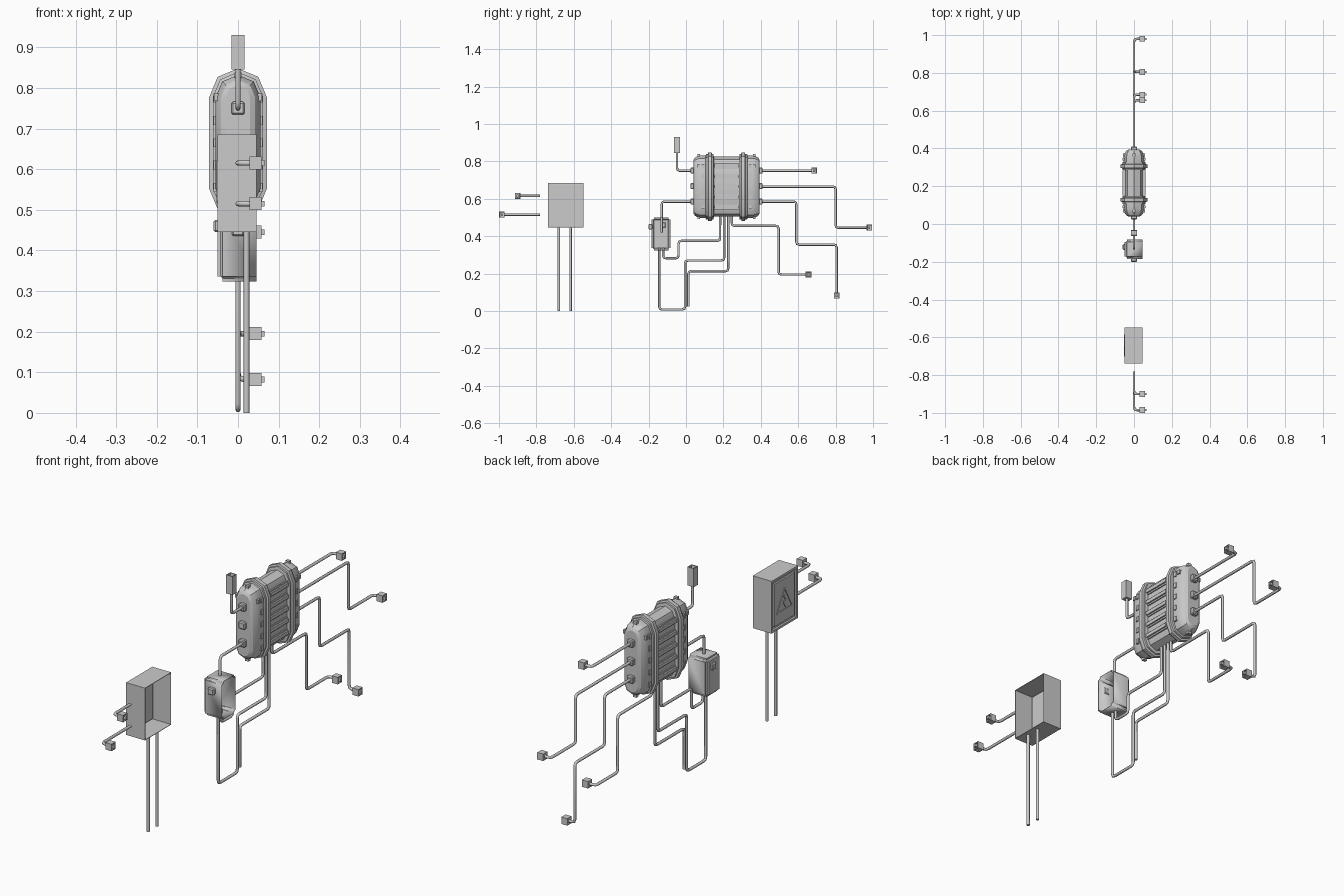
import bpy, bmesh, math
from mathutils import Vector

cube = bpy.data.objects.get("Cube")
if cube:
    bpy.data.objects.remove(cube)

grey = bpy.data.materials.new("plain grey")
grey.use_nodes = True
grey.diffuse_color = (0.6, 0.6, 0.6, 1)
grey.node_tree.nodes["Principled BSDF"].inputs["Base Color"].default_value = (0.6, 0.6, 0.6, 1)


def finish(name, bm, smooth=None):
    mesh = bpy.data.meshes.new(name)
    bm.to_mesh(mesh)
    bm.free()
    mesh.materials.append(grey)
    obj = bpy.data.objects.new(name, mesh)
    bpy.context.collection.objects.link(obj)
    if smooth:
        select(obj)
        bpy.ops.object.shade_smooth_by_angle(angle=math.radians(smooth))
    return obj


def select(obj):
    bpy.ops.object.select_all(action='DESELECT')
    obj.select_set(True)
    bpy.context.view_layer.objects.active = obj


def add_box(bm, centre, size):
    verts = bmesh.ops.create_cube(bm, size=1)["verts"]
    for v in verts:
        v.co = Vector(centre) + Vector(a * b for a, b in zip(v.co, size))
    return list({f for v in verts for f in v.link_faces})


def sink(bm, faces, axis, border, depth):
    """Inset the faces looking along axis and push them inwards."""
    axis = Vector(axis)
    bm.normal_update()
    picked = [f for f in faces if f.normal.dot(axis) > 0.9]
    bmesh.ops.inset_region(bm, faces=picked, thickness=border)
    bmesh.ops.inset_region(bm, faces=picked, thickness=0.001, depth=-depth)


def pipe(name, points, radius=0.0065, bend=0.02):
    """Round tube through points, with each corner softened."""
    pts = [Vector(p) for p in points]
    path = [pts[0]]
    for a, b, c in zip(pts, pts[1:], pts[2:]):
        r = min(bend, (a - b).length / 2, (c - b).length / 2)
        p, q = b + (a - b).normalized() * r, b + (c - b).normalized() * r
        path += [p, (p + q) / 4 + b / 2, q]
    path.append(pts[-1])
    curve = bpy.data.curves.new(name, 'CURVE')
    curve.dimensions = '3D'
    curve.bevel_depth = radius
    curve.bevel_resolution = 2
    curve.use_fill_caps = True
    line = curve.splines.new('POLY')
    line.points.add(len(path) - 1)
    for target, p in zip(line.points, path):
        target.co = (*p, 1)
    curve.materials.append(grey)
    obj = bpy.data.objects.new(name, curve)
    bpy.context.collection.objects.link(obj)
    select(obj)
    bpy.ops.object.convert(target='MESH')
    bpy.ops.object.shade_smooth_by_angle(angle=math.radians(50))


def plug(name, y, z):
    """Square socket at a cable end, opening sideways, with a pin."""
    bm = bmesh.new()
    body = add_box(bm, (0.043, y, z), (0.03, 0.03, 0.032))
    sink(bm, body, (1, 0, 0), 0.005, 0.012)
    add_box(bm, (0.052, y, z), (0.026, 0.01, 0.014))
    finish(name, bm)


def cable(name, route, plugged=True):
    pts = [(0, y, z) for y, z in route]
    if plugged:
        y, z = route[-1]
        pts.append((0.035, y, z))
        plug(name + "_plug", y, z)
    pipe(name, pts, bend=0.015)


# Tank: a stadium section lofted along y, mirrored about its middle
MID, LOW, HIGH = 0.217, 0.552, 0.777


def stadium(y, r):
    pts = []
    for centre, start in ((HIGH, 0), (LOW, math.pi)):
        for i in range(5):
            a = start + i * math.pi / 4
            pts.append((r * math.cos(a), y, centre + r * math.sin(a)))
    return pts


half = [(0.177, 0.03), (0.17, 0.042), (0.155, 0.051), (0.14, 0.055), (0.112, 0.055),
        (0.11, 0.062), (0.1, 0.062), (0.098, 0.071), (0.08, 0.071), (0.078, 0.062),
        (0.07, 0.062), (0.068, 0.048)]
profile = [(MID - d, r) for d, r in half] + [(MID + d, r) for d, r in reversed(half)]
bm = bmesh.new()
rings = [[bm.verts.new(p) for p in stadium(y, r)] for y, r in profile]
for a, b in zip(rings, rings[1:]):
    for i in range(len(a)):
        j = (i + 1) % len(a)
        bm.faces.new((a[i], a[j], b[j], b[i]))
bm.faces.new(rings[0])
bm.faces.new(rings[-1])
bmesh.ops.recalc_face_normals(bm, faces=bm.faces)
finish("tank", bm, 25)

# Cooling ribs and rivets along both flanks
for side, label in ((1, "left"), (-1, "right")):
    ribs, rivets = bmesh.new(), bmesh.new()
    for i in range(5):
        z = LOW + 0.003 + i * 0.055
        faces = add_box(ribs, (side * 0.05, MID, z), (0.02, 0.13, 0.03))
        for d in (-0.126, 0.126):
            add_box(rivets, (side * 0.055, MID + d, z), (0.01, 0.014, 0.022))
    along = [e for e in ribs.edges if abs(e.verts[0].co.y - e.verts[1].co.y) > 0.1]
    bmesh.ops.bevel(ribs, geom=along, offset=0.007, segments=2, affect='EDGES')
    finish(label + "_ribs", ribs, 40)
    finish(label + "_rivets", rivets)

# Bolts on the shoulders of the tank
bm = bmesh.new()
for d in (-0.148, 0.148):
    for z in (HIGH + 0.053, LOW - 0.053):
        add_box(bm, (0, MID + d, z), (0.018, 0.014, 0.016))
    for side in (-1, 1):
        add_box(bm, (side * 0.052, MID + d, HIGH), (0.014, 0.014, 0.018))
finish("shoulder_bolts", bm)

# Sockets on both ends
bm = bmesh.new()
for d in (-0.182, 0.182):
    for z in (0.75, 0.667, 0.585):
        add_box(bm, (0, MID + d, z), (0.032, 0.022, 0.032))
bmesh.ops.bevel(bm, geom=bm.edges[:], offset=0.004, segments=1, affect='EDGES')
finish("end_sockets", bm)

# Cables to the back
cable("back_cable_top", [(0.39, 0.75), (0.685, 0.75)])
cable("back_cable_middle", [(0.39, 0.665), (0.80, 0.665), (0.80, 0.445), (0.98, 0.445)])
cable("back_cable_low", [(0.39, 0.585), (0.59, 0.585), (0.59, 0.355), (0.805, 0.355),
                         (0.805, 0.082)])
cable("back_cable_under", [(0.245, 0.51), (0.245, 0.455), (0.495, 0.455), (0.495, 0.195),
                           (0.655, 0.195)])

# Cables to the front and below
cable("front_cable_top", [(0.04, 0.75), (-0.048, 0.75), (-0.048, 0.86)], False)
cable("front_cable_low", [(0.04, 0.585), (-0.13, 0.585), (-0.13, 0.42)], False)
cable("under_cable_short", [(0.182, 0.51), (0.182, 0.375), (-0.04, 0.375), (-0.04, 0.282),
                            (-0.122, 0.282), (-0.122, 0.34)], False)
cable("under_cable_long", [(0.204, 0.51), (0.204, 0.27), (-0.005, 0.27), (-0.005, 0.008),
                           (-0.143, 0.008), (-0.143, 0.34)], False)
cable("under_cable_hanging", [(0.226, 0.51), (0.226, 0.213), (0.013, 0.213),
                              (0.013, 0.025)], False)

# Upright terminal on the top front cable
bm = bmesh.new()
body = add_box(bm, (0, -0.048, 0.888), (0.032, 0.03, 0.085))
sink(bm, body, (0, 0, 1), 0.004, 0.015)
finish("upright_terminal", bm)


def open_box(bm, centre, size, wall=0.004):
    """Thin-walled box without its left side."""
    faces = add_box(bm, centre, size)
    bm.normal_update()
    bmesh.ops.delete(bm, geom=[f for f in faces if f.normal.x > 0.9], context='FACES')


def thicken(obj):
    mod = obj.modifiers.new("wall", 'SOLIDIFY')
    mod.thickness = 0.003
    mod.offset = -1


# Junction box with rounded lower edges and two knobs
bm = bmesh.new()
open_box(bm, (-0.002, -0.133, 0.412), (0.096, 0.102, 0.176))
rounded = [e for e in bm.edges if not e.is_boundary]
bmesh.ops.bevel(bm, geom=rounded, offset=0.012, segments=3, affect='EDGES')
thicken(finish("junction_box", bm, 35))
bm = bmesh.new()
add_box(bm, (0, -0.19, 0.45), (0.03, 0.022, 0.03))
add_box(bm, (-0.053, -0.122, 0.46), (0.014, 0.03, 0.03))
bmesh.ops.bevel(bm, geom=bm.edges[:], offset=0.004, segments=1, affect='EDGES')
finish("junction_knobs", bm)

# Wall cabinet with a recessed door on its right side
CY, CZ = -0.643, 0.565
bm = bmesh.new()
open_box(bm, (-0.003, CY, CZ), (0.096, 0.19, 0.24))
sink(bm, bm.faces[:], (-1, 0, 0), 0.014, 0.008)
thicken(finish("cabinet", bm))
bm = bmesh.new()
add_box(bm, (-0.046, CY, CZ), (0.009, 0.145, 0.195))
finish("cabinet_door", bm)


# Raised warning triangle with a zigzag on the door
def strip(bm, a, b, width=0.008):
    a, b = Vector((-0.051, *a)), Vector((-0.051, *b))
    faces = add_box(bm, (0, 0, 0), (0.005, (b - a).length, width))
    angle = math.atan2(b.z - a.z, b.y - a.y)
    for v in {v for f in faces for v in f.verts}:
        y, z = v.co.y, v.co.z
        v.co.y = y * math.cos(angle) - z * math.sin(angle)
        v.co.z = y * math.sin(angle) + z * math.cos(angle)
        v.co += (a + b) / 2


bm = bmesh.new()
corners = [(CY - 0.055, CZ - 0.045), (CY + 0.055, CZ - 0.045), (CY, CZ + 0.055)]
for i in range(3):
    strip(bm, corners[i], corners[(i + 1) % 3])
bolt = [(CY + 0.008, CZ + 0.022), (CY - 0.01, CZ - 0.004), (CY + 0.01, CZ - 0.006),
        (CY - 0.006, CZ - 0.034)]
for a, b in zip(bolt, bolt[1:]):
    strip(bm, a, b, 0.006)
finish("warning_triangle", bm)

# Cabinet supply pipes and front cables
for label, y in (("front", -0.68), ("back", -0.617)):
    pipe("cabinet_pipe_" + label, [(0.021, y, 0), (0.021, y, 0.447)], 0.007)
cable("cabinet_cable_upper", [(-0.78, 0.615), (-0.9, 0.615)])
cable("cabinet_cable_lower", [(-0.78, 0.515), (-0.985, 0.515)])
